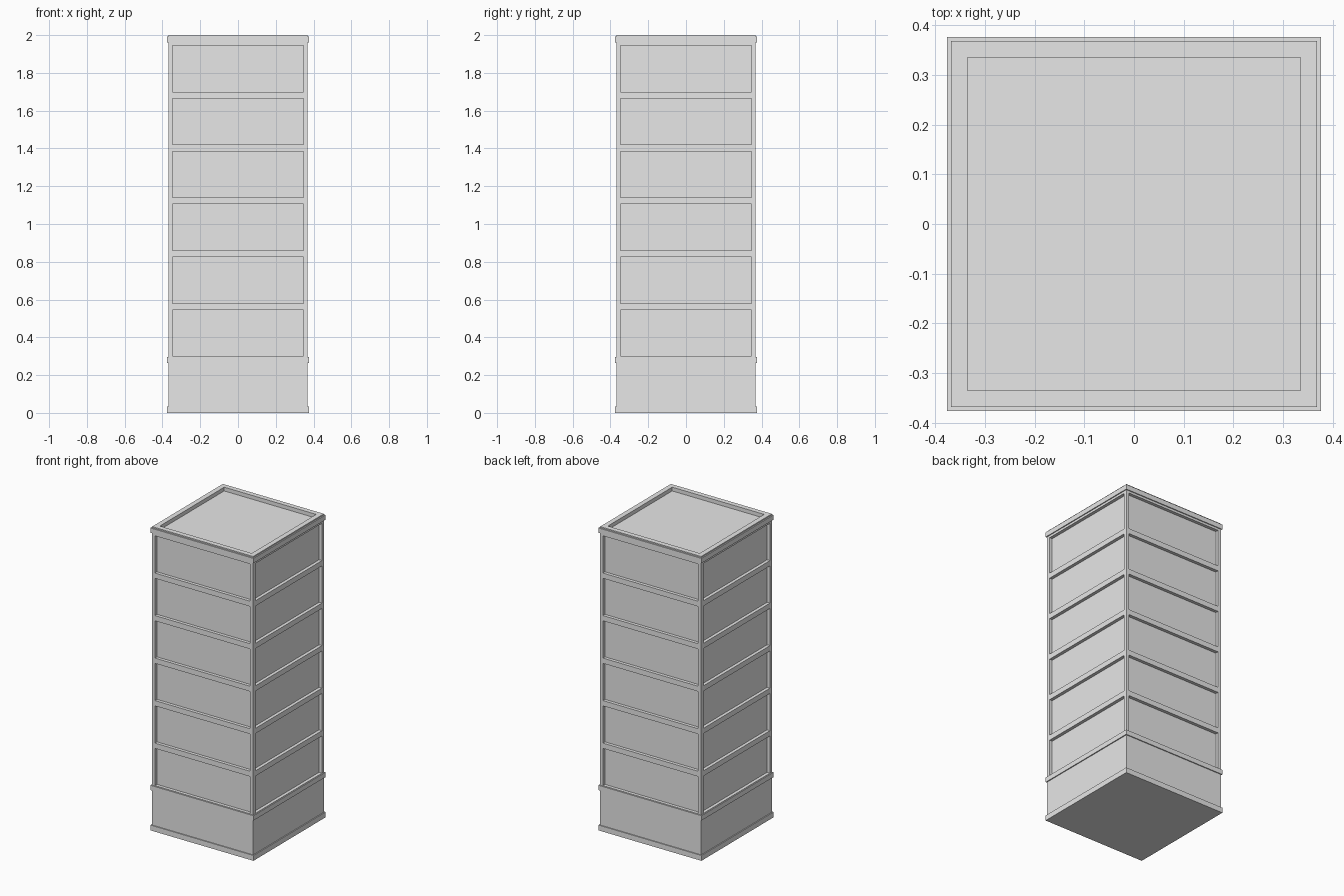
import bpy
import bmesh
from mathutils import Vector

cube = bpy.data.objects.get("Cube")
if cube:
    bpy.data.objects.remove(cube, do_unlink=True)

# Single plain grey material
GREY = (0.8, 0.8, 0.8, 1.0)
grey = bpy.data.materials.new("light_grey")
grey.use_nodes = True
grey.diffuse_color = GREY
grey.node_tree.nodes["Principled BSDF"].inputs["Base Color"].default_value = GREY

WALL = 0.369       # half width of the walls
TRIM = 0.3755      # half width of the projecting bands
PANEL = 0.347      # half width of the recessed panels
RECESS = 0.021     # depth of the recessed panels
FLOORS = 6
FIRST_SILL, PANEL_HEIGHT, FLOOR_PITCH = 0.30, 0.245, 0.28


def finish(name, bm):
    bmesh.ops.recalc_face_normals(bm, faces=bm.faces)
    mesh = bpy.data.meshes.new(name)
    bm.to_mesh(mesh)
    bm.free()
    mesh.materials.append(grey)
    obj = bpy.data.objects.new(name, mesh)
    bpy.context.collection.objects.link(obj)
    return obj


def square_stack(bm, profile):
    """Join square rings given as (half width, height) and cap both ends."""
    rings = []
    for half, z in profile:
        corners = ((-1, -1), (1, -1), (1, 1), (-1, 1))
        rings.append([bm.verts.new((half * x, half * y, z)) for x, y in corners])
    for low, high in zip(rings, rings[1:]):
        for i in range(4):
            j = (i + 1) % 4
            bm.faces.new((low[i], low[j], high[j], high[i]))
    bm.faces.new(rings[0][::-1])
    bm.faces.new(rings[-1])


def square_object(name, profile):
    bm = bmesh.new()
    square_stack(bm, profile)
    return finish(name, bm)


# Tower walls, cut along the panel borders
bm = bmesh.new()
square_stack(bm, [(WALL, 0.02), (WALL, 1.965)])
bm.normal_update()
sills = [FIRST_SILL + FLOOR_PITCH * i for i in range(FLOORS)]
cuts = [(Vector((0, 0, z)), Vector((0, 0, 1)))
        for sill in sills for z in (sill, sill + PANEL_HEIGHT)]
for axis in (Vector((1, 0, 0)), Vector((0, 1, 0))):
    cuts += [(axis * PANEL, axis), (axis * -PANEL, axis)]
for point, normal in cuts:
    bmesh.ops.bisect_plane(bm, geom=bm.verts[:] + bm.edges[:] + bm.faces[:],
                           plane_co=point, plane_no=normal)
bm.normal_update()


# Recess one wide panel per floor on every side
def is_panel(face):
    c = face.calc_center_median()
    on_floor = any(s < c.z < s + PANEL_HEIGHT for s in sills)
    return on_floor and abs(face.normal.z) < 0.5 and min(abs(c.x), abs(c.y)) < 0.1


for face in [f for f in bm.faces if is_panel(f)]:
    inward = -face.normal * RECESS
    result = bmesh.ops.extrude_discrete_faces(bm, faces=[face])
    bmesh.ops.translate(bm, verts=result["faces"][0].verts, vec=inward)
finish("tower_walls", bm)

# Projecting bands at the foot and above the ground floor
square_object("base_band", [(TRIM, 0), (TRIM, 0.035)])
square_object("belt_band", [(TRIM, 0.265), (TRIM, 0.297)])

# Cornice with a raised parapet around a sunken flat roof
square_object("roof_cornice", [
    (TRIM, 1.96), (TRIM, 1.992), (0.368, 1.992), (0.368, 2.0),
    (0.335, 2.0), (0.335, 1.975)])
